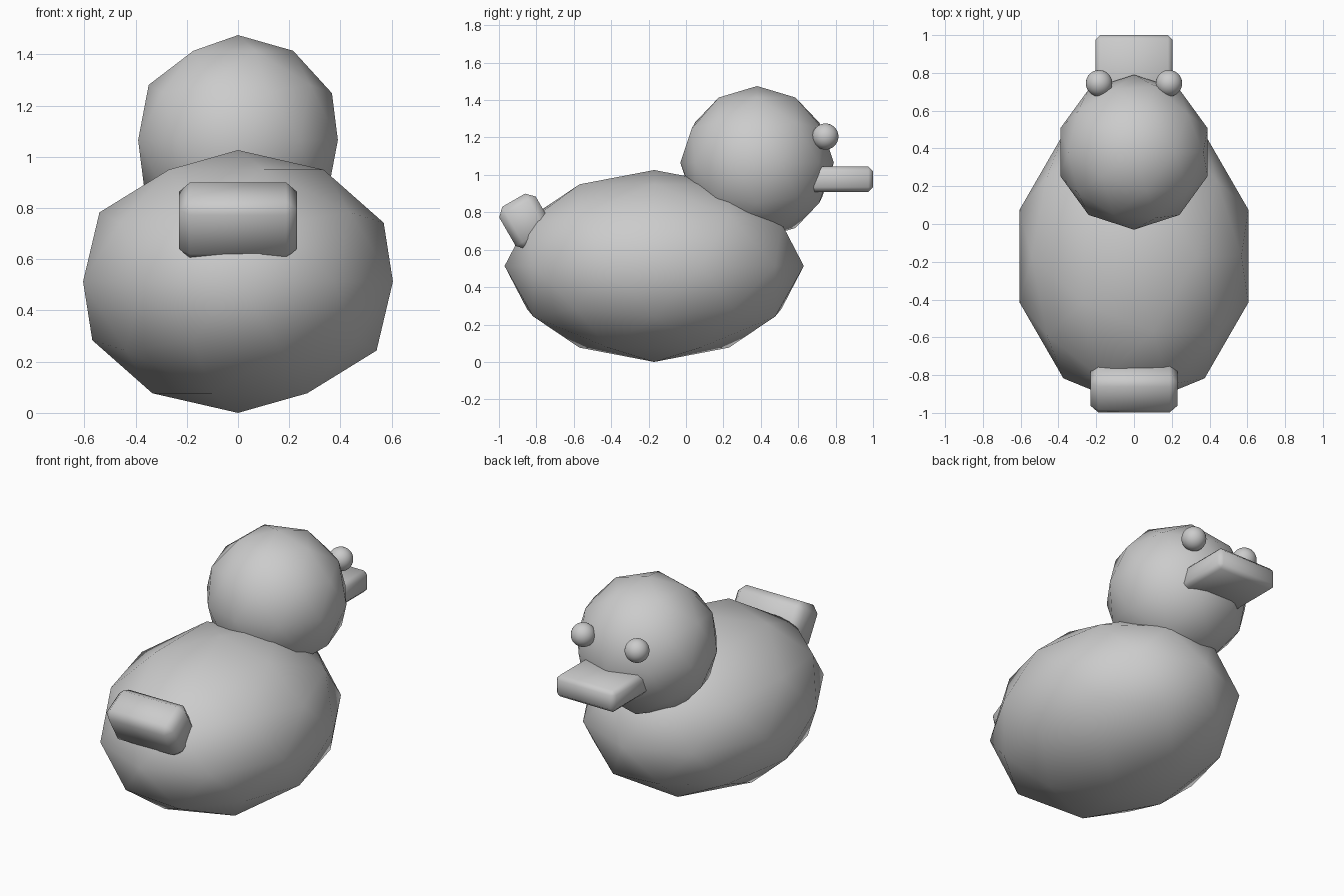
import bpy
from math import radians

if "Cube" in bpy.data.objects:
    bpy.data.objects.remove(bpy.data.objects["Cube"])


def finish(name, scale=(1, 1, 1)):
    ob = bpy.context.object
    ob.name = name
    ob.scale = scale
    bpy.ops.object.transform_apply(location=False, rotation=False, scale=True)
    bpy.ops.object.shade_smooth()
    return ob


def ball(name, loc, scale, subdivisions=2):
    bpy.ops.mesh.primitive_ico_sphere_add(subdivisions=subdivisions, radius=1, location=loc)
    return finish(name, scale)


def block(name, loc, size, bevel, tilt=0):
    bpy.ops.mesh.primitive_cube_add(size=1, location=loc, rotation=(radians(tilt), 0, 0))
    ob = finish(name, size)
    mod = ob.modifiers.new("bevel", "BEVEL")
    mod.width = bevel
    mod.segments = 1
    return ob


# Low-poly body and head
ball("body", (0, -0.17, 0.513), (0.636, 0.8, 0.513))
ball("head", (0, 0.38, 1.065), (0.41, 0.41, 0.41))

# Eyes
for side, x in (("left", -0.185), ("right", 0.185)):
    ball(side + "_eye", (x, 0.745, 1.205), (0.07, 0.07, 0.07), 4)

# Beak pushed into the head, and upturned tail
block("beak", (0, 0.795, 0.977), (0.41, 0.41, 0.135), 0.025)
block("tail", (0, -0.857, 0.752), (0.46, 0.225, 0.26), 0.042, 30)
